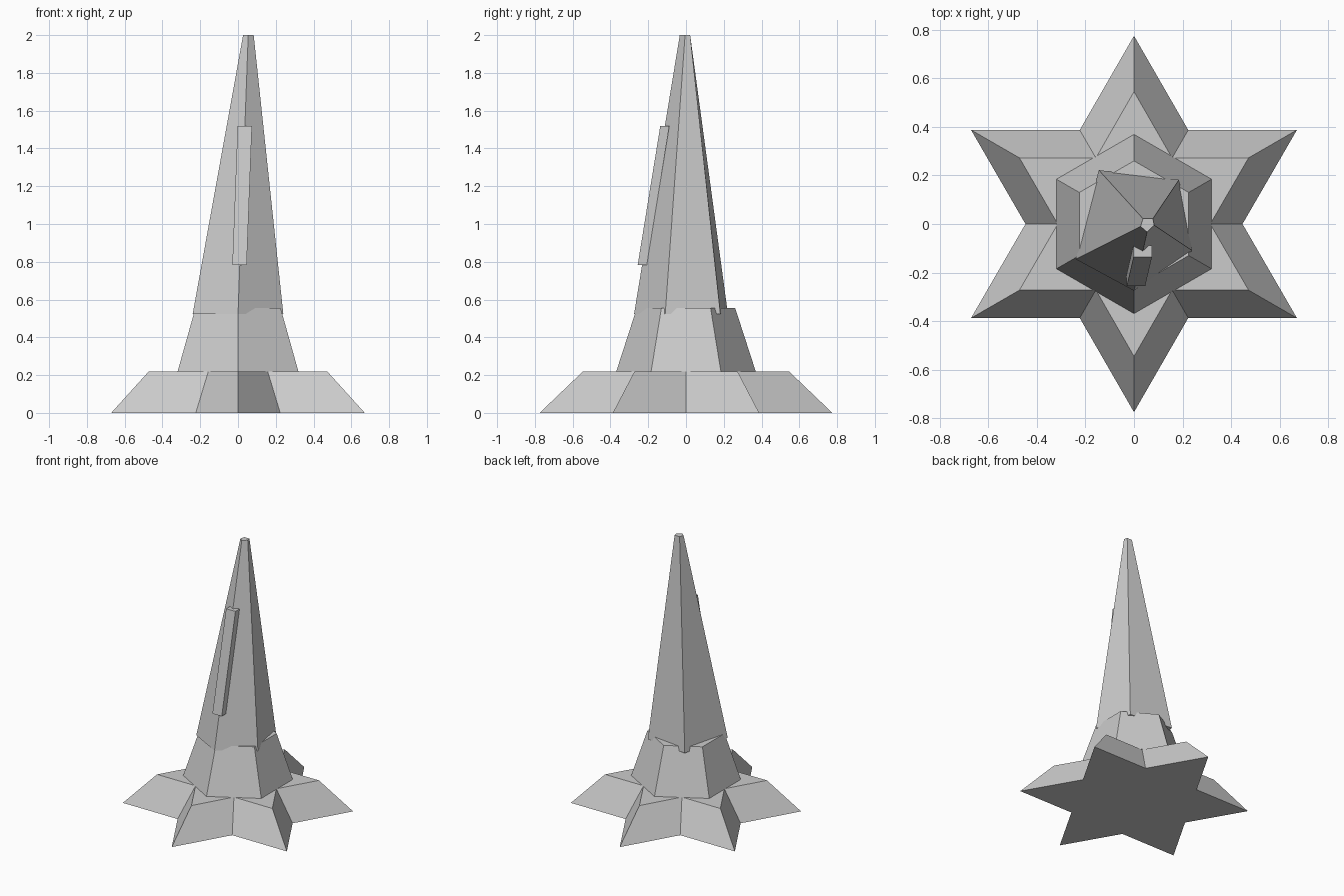
import bpy
from math import cos, sin, pi

cube = bpy.data.objects.get("Cube")
if cube:
    bpy.data.objects.remove(cube, do_unlink=True)

GREY = (0.6, 0.6, 0.6, 1)
stone = bpy.data.materials.new("stone grey")
stone.use_nodes = True
stone.diffuse_color = GREY
stone.node_tree.nodes["Principled BSDF"].inputs["Base Color"].default_value = GREY


def ring(radii, count, z):
    """Points round the z axis, starting at the front, cycling through radii."""
    pts = []
    for i in range(count):
        a = -pi / 2 + 2 * pi * i / count
        r = radii[i % len(radii)]
        pts.append((r * cos(a), r * sin(a), z))
    return pts


def loft(name, lower, upper):
    """Closed flat-faced solid between two matching counter-clockwise loops."""
    n = len(lower)
    faces = [(i, (i + 1) % n, n + (i + 1) % n, n + i) for i in range(n)]
    faces += [tuple(reversed(range(n))), tuple(range(n, 2 * n))]
    mesh = bpy.data.meshes.new(name)
    mesh.from_pydata(lower + upper, [], faces)
    mesh.materials.append(stone)
    obj = bpy.data.objects.new(name, mesh)
    bpy.context.collection.objects.link(obj)
    return obj


def level(points, z):
    return [(x, y, z) for x, y in points]


# Six-pointed star base with sloping sides
loft("star_base", ring((0.775, 0.447), 12, 0), ring((0.545, 0.314), 12, 0.22))

# Tapered hexagonal plinth
loft("hexagon_plinth", ring((0.369,), 6, 0.22), ring((0.26,), 6, 0.556))

# Leaning five-sided spire with a small flat tip
foot = [(0, -0.275), (0.24, -0.11), (0.185, 0.182), (-0.145, 0.222), (-0.24, -0.145)]
tip = [(0.054, -0.033), (0.083, -0.005), (0.078, 0.022), (0.037, 0.022), (0.027, -0.01)]
loft("spire", level(foot, 0.523), level(tip, 2))

# Thin slab leaning along the front ridge of the spire
slab_low = [(-0.03, -0.256), (0.046, -0.256), (0.046, -0.208), (-0.03, -0.208)]
slab_high = [(x + 0.028, y + 0.12) for x, y in slab_low]
loft("front_slab", level(slab_low, 0.782), level(slab_high, 1.52))
